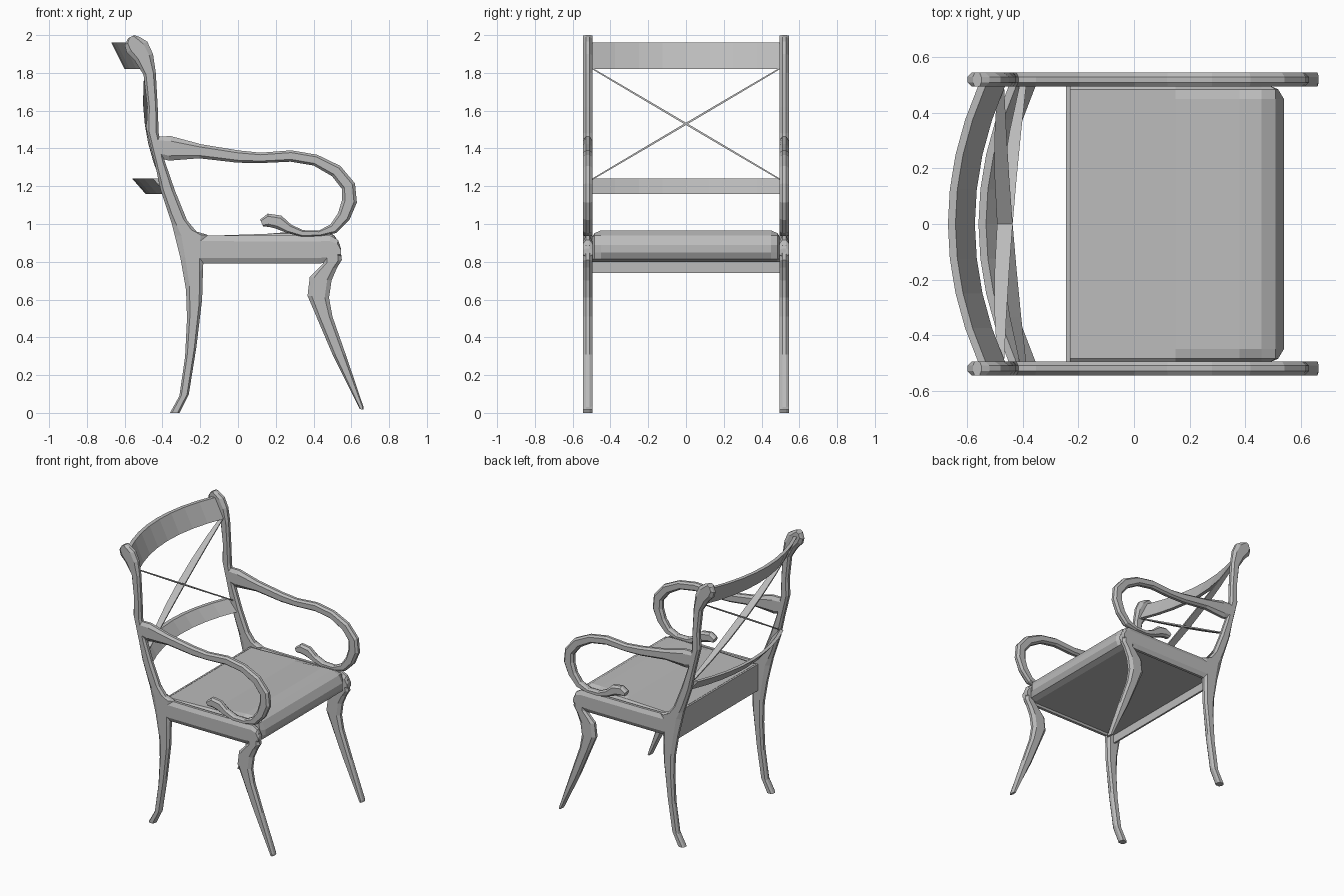
import bpy, bmesh
from mathutils import Vector

cube = bpy.data.objects.get("Cube")
if cube:
    bpy.data.objects.remove(cube)

grey = bpy.data.materials.new("plain grey")
grey.use_nodes = True
colour = (0.5, 0.5, 0.5, 1)
grey.diffuse_color = colour
grey.node_tree.nodes["Principled BSDF"].inputs["Base Color"].default_value = colour

SIDE_Y = 0.52   # centre of each side frame
HALF = 0.025    # half thickness of a side frame


def loft(name, rings):
    """Skin a row of equal closed rings and cap both ends."""
    bm = bmesh.new()
    rows = [[bm.verts.new(p) for p in ring] for ring in rings]
    for r, s in zip(rows, rows[1:]):
        for i in range(len(r)):
            j = (i + 1) % len(r)
            bm.faces.new((r[i], r[j], s[j], s[i]))
    bm.faces.new(rows[0])
    bm.faces.new(rows[-1])
    bmesh.ops.recalc_face_normals(bm, faces=bm.faces[:])
    mesh = bpy.data.meshes.new(name)
    bm.to_mesh(mesh)
    bm.free()
    mesh.materials.append(grey)
    obj = bpy.data.objects.new(name, mesh)
    bpy.context.collection.objects.link(obj)
    return obj


def frame_piece(name, edges):
    """Chamfered flat timber on both sides; edges are x, z, x, z of its two borders."""
    for side, sign in (("right", -1), ("left", 1)):
        rings = []
        for ax, az, bx, bz in edges:
            a, b = Vector((ax, 0, az)), Vector((bx, 0, bz))
            ring = []
            for t, d in ((0, -.4), (.2, -1), (.8, -1), (1, -.4),
                         (1, .4), (.8, 1), (.2, 1), (0, .4)):
                p = a.lerp(b, t)
                p.y = sign * SIDE_Y + d * HALF
                ring.append(p)
            rings.append(ring)
        loft(side + "_" + name, rings)


def stroke(path):
    """Turn a centre line with widths into border pairs."""
    out = []
    for i, (x, z, w) in enumerate(path):
        p, q = path[max(i - 1, 0)], path[min(i + 1, len(path) - 1)]
        n = Vector((p[1] - q[1], q[0] - p[0])).normalized() * w / 2
        out.append((x + n.x, z + n.y, x - n.x, z - n.y))
    return out


# Back leg and back post in one sweep, ending in a scrolled top
frame_piece("back_post", [
    (-.36, 0, -.31, 0), (-.31, .09, -.26, .1), (-.28, .3, -.22, .35),
    (-.27, .5, -.19, .6), (-.275, .65, -.185, .77), (-.305, .82, -.18, .85),
    (-.335, .94, -.16, .942), (-.35, 1, -.22, .96), (-.37, 1.06, -.27, 1.02),
    (-.41, 1.18, -.335, 1.18), (-.44, 1.32, -.39, 1.34), (-.485, 1.5, -.42, 1.48),
    (-.48, 1.62, -.425, 1.62), (-.5, 1.79, -.435, 1.8), (-.55, 1.87, -.45, 1.9),
    (-.59, 1.91, -.48, 1.965), (-.6, 1.95, -.52, 1.99), (-.58, 1.985, -.55, 2)])

# Sabre front leg
frame_piece("front_leg", [
    (.46, .88, .54, .89), (.45, .79, .55, .81), (.41, .75, .525, .77),
    (.38, .72, .495, .7), (.368, .62, .482, .61), (.415, .51, .5, .51),
    (.5, .31, .57, .31), (.625, .06, .665, .03), (.645, .02, .665, .018)])

# Side rail with a rounded nose
frame_piece("side_rail", [
    (-.26, .79, -.26, .942), (0, .79, 0, .938), (.42, .79, .42, .938),
    (.47, .795, .49, .938), (.51, .82, .53, .915), (.545, .83, .545, .87)])

# Arm curling forward and back to a small scroll
frame_piece("arm", stroke([
    (-.43, 1.41, .11), (-.36, 1.4, .13), (-.2, 1.385, .075), (0, 1.357, .065),
    (.12, 1.35, .055), (.28, 1.36, .06), (.41, 1.338, .06), (.52, 1.28, .07),
    (.585, 1.2, .075), (.59, 1.12, .08), (.56, 1.04, .07), (.505, .975, .055),
    (.43, .95, .03), (.34, .95, .035), (.27, .975, .05), (.215, 1.01, .075),
    (.16, 1.02, .07), (.125, 1.005, .04)]))


def bowed_rail(name, x, top, bottom):
    """Leaning back rail, bowed towards the rear in plan."""
    rings = []
    for i in range(9):
        y = -.5 + i / 8
        bow = x + .44 * y * y
        rings.append([(bow, y, top), (bow + .027, y, top),
                      (bow + .097, y, bottom), (bow + .07, y, bottom)])
    loft(name, rings)


bowed_rail("crest_rail", -.67, 1.96, 1.82)
bowed_rail("lower_back_rail", -.56, 1.24, 1.16)

# Crossed braces: thin curved slats, deepest at the middle
for name, sign in (("rising_brace", 1), ("falling_brace", -1)):
    rings = []
    for i in range(7):
        t = i / 6
        swell = 4 * t * (1 - t)
        x = -.4 - .08 * t - .025 * swell
        z = 1.235 + .59 * t
        y = sign * (t - .5)
        d = .012 + .016 * swell
        h = .004 + .002 * swell
        rings.append([(x - d, y, z + h), (x + d, y, z + h),
                      (x + d, y, z - h), (x - d, y, z - h)])
    loft(name, rings)

# Seat cushion with a rolled front edge
profile = [(-.23, .8), (-.23, .935), (.15, .948), (.38, .966), (.46, .966),
           (.51, .94), (.54, .89), (.54, .85), (.52, .815), (.48, .8)]
rings = []
for y, inset in ((-.497, .035), (-.485, .015), (-.45, 0),
                 (.45, 0), (.485, .015), (.497, .035)):
    rings.append([(min(x, .54 - inset * 1.4), y, min(z, .966 - inset))
                  for x, z in profile])
loft("seat_cushion", rings)

# Back apron under the seat
loft("back_apron", [[(-.245, y, .74), (-.245, y, .935), (-.232, y, .935), (-.232, y, .74)]
                    for y in (-.5, .5)])
